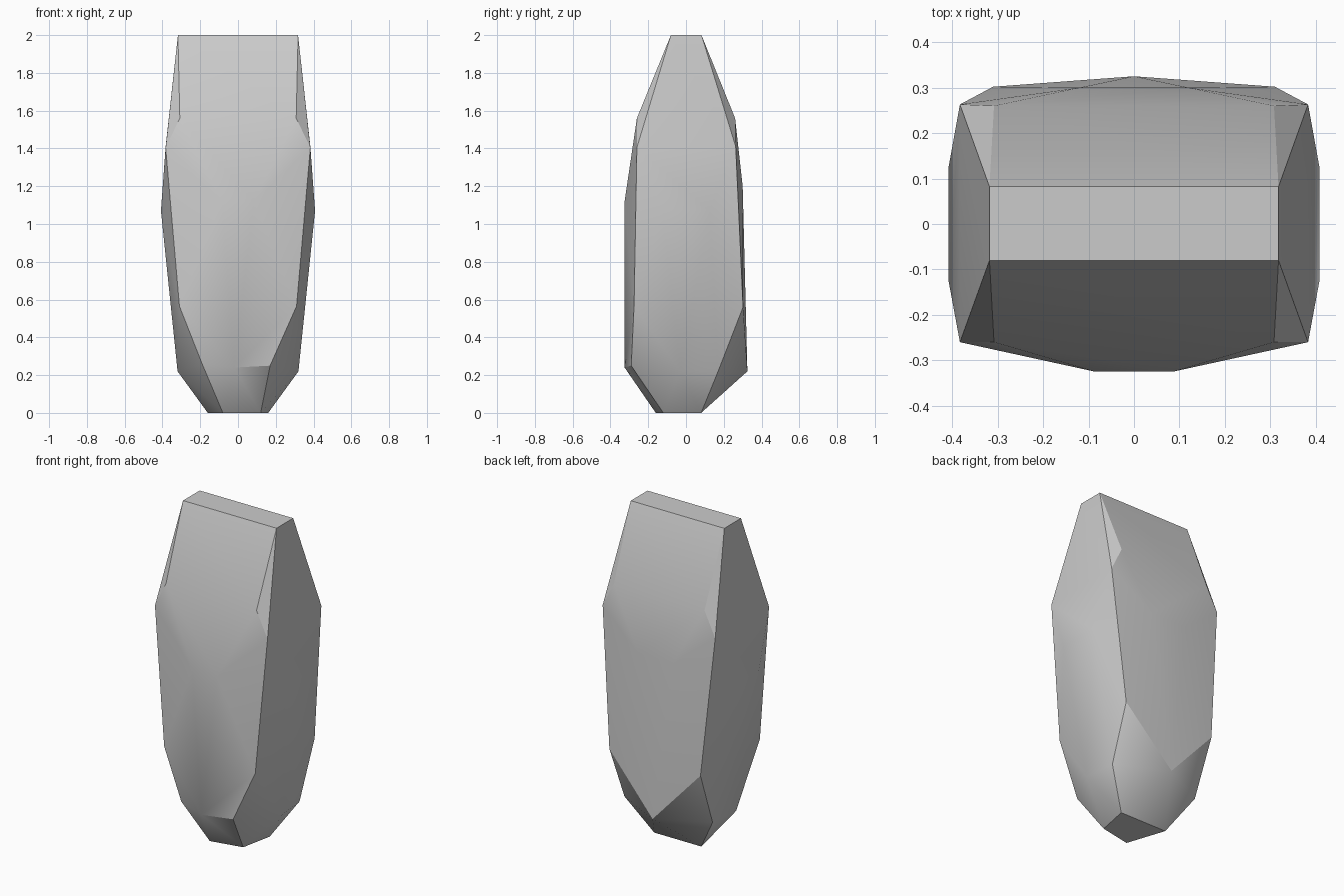
import bpy, bmesh, math

cube = bpy.data.objects.get("Cube")
if cube:
    bpy.data.objects.remove(cube, do_unlink=True)

# Stone colour
stone = bpy.data.materials.new("stone_grey")
stone.use_nodes = True
colour = (0.6, 0.6, 0.6, 1)
stone.diffuse_color = colour
bsdf = stone.node_tree.nodes["Principled BSDF"]
bsdf.inputs["Base Color"].default_value = colour
bsdf.inputs["Roughness"].default_value = 0.8

# Corners that repeat on both sides, as half width, depth, height
paired = [
    (0.318, -0.08, 2.0), (0.318, 0.082, 2.0),      # flat top
    (0.308, -0.26, 1.56), (0.308, 0.26, 1.56),     # upper shoulders
    (0.383, -0.26, 1.405), (0.383, 0.263, 1.41),   # lower shoulders
    (0.408, -0.125, 1.07), (0.408, 0.125, 1.07),   # widest girdle
    (0.085, -0.325, 1.12), (0.12, 0.30, 1.2),      # front and back bulge
    (0.31, -0.275, 0.565), (0.31, 0.302, 0.56),    # lower corners
    (0.32, -0.03, 0.22), (0.30, 0.17, 0.22),       # side chamfers
    (0.16, 0.08, 0.0),                             # rear of the foot
]
# Corners that break the symmetry near the foot
single = [
    (0.17, -0.29, 0.25), (-0.02, -0.325, 0.24), (-0.19, -0.28, 0.26),
    (0.0, 0.325, 0.22), (0.12, -0.12, 0.0), (-0.08, -0.16, 0.0),
]

# Faceted standing stone wrapped around the corners
bm = bmesh.new()
for x, y, z in paired:
    for side in (-1, 1):
        bm.verts.new((side * x, y, z))
for p in single:
    bm.verts.new(p)
hull = bmesh.ops.convex_hull(bm, input=bm.verts)
loose = [v for v in bm.verts if not v.link_faces]
bmesh.ops.delete(bm, geom=loose, context='VERTS')
bmesh.ops.dissolve_limit(bm, angle_limit=math.radians(1), verts=bm.verts, edges=bm.edges)
bmesh.ops.recalc_face_normals(bm, faces=bm.faces)

mesh = bpy.data.meshes.new("standing_stone")
bm.to_mesh(mesh)
bm.free()
mesh.materials.append(stone)
rock = bpy.data.objects.new("standing_stone", mesh)
bpy.context.collection.objects.link(rock)

# Soft shading with crisp main ridges
bpy.ops.object.select_all(action='DESELECT')
rock.select_set(True)
bpy.context.view_layer.objects.active = rock
bpy.ops.object.shade_smooth_by_angle(angle=math.radians(30))
